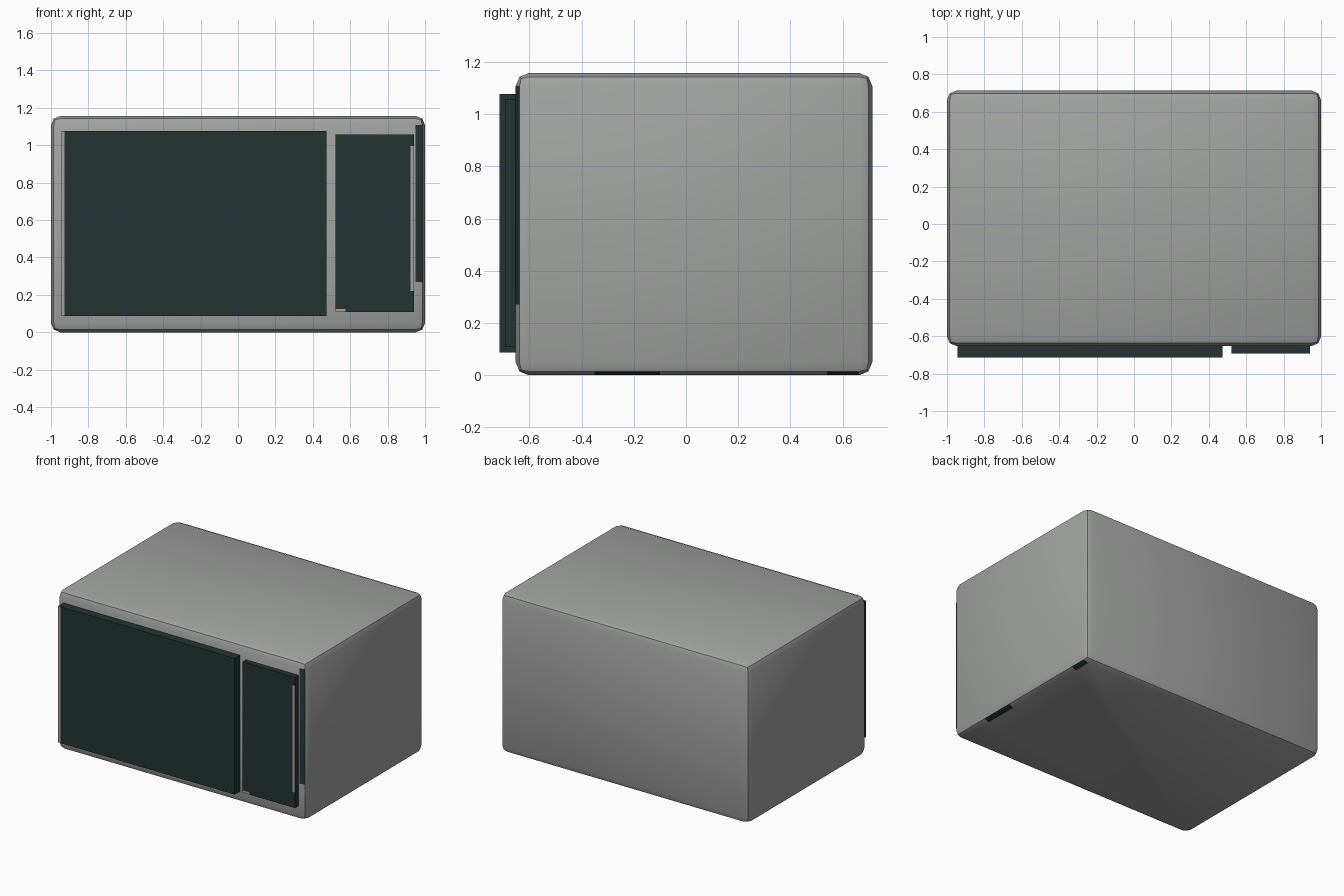
import bpy, bmesh
from mathutils import Vector

if "Cube" in bpy.data.objects:
    bpy.data.objects.remove(bpy.data.objects["Cube"])


def material(name, rgb):
    m = bpy.data.materials.new(name)
    m.diffuse_color = (*rgb, 1)
    m.use_nodes = True
    m.node_tree.nodes["Principled BSDF"].inputs["Base Color"].default_value = m.diffuse_color
    return m


GREY = material("warm_grey_metal", (0.36, 0.37, 0.36))
DARK = material("dark_glass", (0.018, 0.034, 0.034))


def box_mesh(lo, hi):
    bm = bmesh.new()
    bmesh.ops.create_cube(bm, size=1)
    lo, hi = Vector(lo), Vector(hi)
    for v in bm.verts:
        v.co = Vector([(lo[i] + hi[i]) / 2 + v.co[i] * (hi[i] - lo[i]) for i in range(3)])
    return bm


def paint(bm, pick, cuts, inside, index):
    """Cut only the picked faces at (axis, value) planes, then colour those inside."""
    for axis, value in cuts:
        faces = [f for f in bm.faces if pick(f)]
        geom = list({e for f in faces for e in f.edges} | {v for f in faces for v in f.verts}) + faces
        normal, point = Vector(), Vector()
        normal[axis], point[axis] = 1, value
        bmesh.ops.bisect_plane(bm, geom=geom, plane_co=point, plane_no=normal, dist=1e-5)
    for f in bm.faces:
        if pick(f) and inside(f.calc_center_median()):
            f.material_index = index


def finish(name, bm, mats):
    me = bpy.data.meshes.new(name)
    bm.normal_update()
    bm.to_mesh(me)
    bm.free()
    ob = bpy.data.objects.new(name, me)
    bpy.context.collection.objects.link(ob)
    for m in mats:
        me.materials.append(m)
    return ob


# Rounded oven body, with a dark strip on its front right edge and dark marks on its lower right edge
bm = box_mesh((-1, -0.652, 0), (1, 0.713, 1.157))
bmesh.ops.bevel(bm, geom=bm.edges[:], offset=0.05, segments=2, profile=0.5, affect='EDGES')
bm.normal_update()
paint(bm, lambda f: f.normal.x > 0.2 and f.normal.y < -0.8 and abs(f.normal.z) < 0.1,
      [(2, 0.27)], lambda c: c.z > 0.27, 1)
paint(bm, lambda f: f.normal.x > 0.2 and f.normal.z < -0.8 and abs(f.normal.y) < 0.1,
      [(1, -0.35), (1, -0.1), (1, 0.54)], lambda c: -0.35 < c.y < -0.1 or c.y > 0.54, 1)
body = finish("oven_body", bm, [GREY, DARK])
bpy.context.view_layer.objects.active = body
body.select_set(True)
bpy.ops.object.shade_smooth_by_angle(angle=0.524)

# Door with a grey strip down its left front edge
front = lambda f: f.normal.y < -0.9
bm = box_mesh((-0.945, -0.713, 0.088), (0.472, -0.64, 1.077))
bm.normal_update()
paint(bm, front, [(0, -0.927)], lambda c: c.x < -0.927, 1)
finish("door", bm, [DARK, GREY])

# Control panel with a grey line on its right edge and a small grey corner mark
bm = box_mesh((0.522, -0.692, 0.108), (0.942, -0.64, 1.057))
bm.normal_update()
paint(bm, front, [(0, 0.922), (2, 0.22), (2, 0.995), (0, 0.575), (2, 0.124)],
      lambda c: (c.x > 0.922 and 0.22 < c.z < 0.995) or (c.x < 0.575 and c.z < 0.124), 1)
finish("control_panel", bm, [DARK, GREY])
